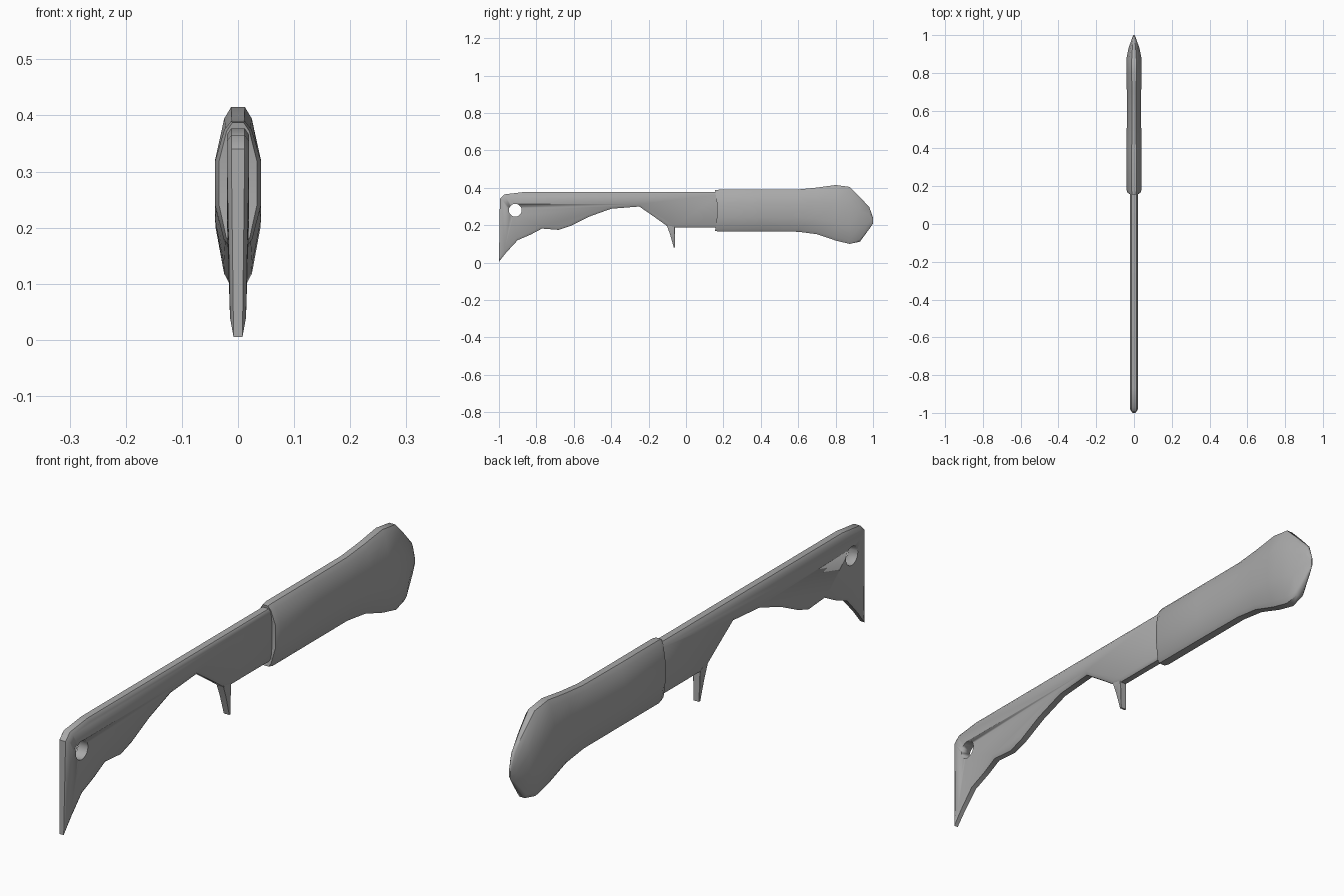
import bpy, bmesh, math
from mathutils import Matrix

cube = bpy.data.objects.get("Cube")
if cube:
    bpy.data.objects.remove(cube, do_unlink=True)

grey = bpy.data.materials.new("plain_grey")
grey.use_nodes = True
color = (0.4, 0.4, 0.4, 1)
grey.diffuse_color = color
grey.node_tree.nodes["Principled BSDF"].inputs["Base Color"].default_value = color


def finish(bm, name, angle=40):
    bmesh.ops.recalc_face_normals(bm, faces=bm.faces)
    mesh = bpy.data.meshes.new(name)
    bm.to_mesh(mesh)
    bm.free()
    mesh.materials.append(grey)
    obj = bpy.data.objects.new(name, mesh)
    bpy.context.collection.objects.link(obj)
    bpy.ops.object.select_all(action="DESELECT")
    obj.select_set(True)
    bpy.context.view_layer.objects.active = obj
    bpy.ops.object.shade_smooth_by_angle(angle=math.radians(angle))
    return obj


def plate(name, outline, rim, half, inset):
    """Side outline (y, z) made into a plate with chamfered rims."""
    bm = bmesh.new()
    sides = [[bm.verts.new((s * rim, y, z)) for y, z in outline] for s in (-1, 1)]
    n = len(outline)
    for i in range(n):
        j = (i + 1) % n
        bm.faces.new((sides[0][i], sides[0][j], sides[1][j], sides[1][i]))
    caps = [bm.faces.new(side) for side in sides]
    bmesh.ops.recalc_face_normals(bm, faces=bm.faces)
    for cap in caps:
        bmesh.ops.inset_region(bm, faces=[cap], thickness=inset,
                               depth=half - rim, use_even_offset=True)
    # Thin the plate toward its lower edge
    for v in bm.verts:
        v.co.x *= 0.65 + 0.35 * min(1, v.co.z / 0.22)
    return finish(bm, name)


# Blade with a ragged lower edge and a hooked tip
blade = plate("blade", [
    (-1, 0.005), (-0.96, 0.055), (-0.9, 0.12), (-0.83, 0.15), (-0.77, 0.182),
    (-0.68, 0.175), (-0.62, 0.195), (-0.52, 0.245), (-0.4, 0.288),
    (-0.25, 0.3), (-0.17, 0.245), (-0.1, 0.195), (-0.06, 0.187),
    (0.2, 0.187), (0.2, 0.377), (-0.87, 0.377), (-0.97, 0.365),
    (-0.995, 0.34)], 0.012, 0.02, 0.012)

# Round hole near the tip
bm = bmesh.new()
bmesh.ops.create_cone(bm, cap_ends=True, segments=20, radius1=0.034, radius2=0.034,
                      depth=0.2, matrix=Matrix.Translation((0, -0.913, 0.28))
                      @ Matrix.Rotation(math.pi / 2, 4, "Y"))
cutter = finish(bm, "hole_cutter")
cutter.hide_render = True
cutter.hide_set(True)
cutter.display_type = "WIRE"
hole = blade.modifiers.new("hole", "BOOLEAN")
hole.operation = "DIFFERENCE"
hole.object = cutter
hole.solver = "EXACT"
bpy.context.view_layer.objects.active = blade
bpy.ops.object.modifier_move_to_index(modifier="hole", index=0)

# Small spur under the blade
plate("spur", [(-0.105, 0.205), (-0.085, 0.15), (-0.065, 0.08), (-0.058, 0.08),
               (-0.06, 0.205)], 0.014, 0.015, 0.001)

# Handle lofted from sections: y, bottom, top, half width
stations = [
    (0.155, 0.17, 0.387, 0.034), (0.175, 0.166, 0.39, 0.041),
    (0.4, 0.166, 0.39, 0.04), (0.6, 0.165, 0.391, 0.037),
    (0.7, 0.152, 0.401, 0.038), (0.8, 0.118, 0.415, 0.041),
    (0.875, 0.1, 0.405, 0.04), (0.93, 0.112, 0.35, 0.029),
    (0.98, 0.18, 0.297, 0.012), (1, 0.21, 0.24, 0.003)]
# Half section: width factor, height fraction
half = [(0.38, 0), (0.62, 0.06), (1, 0.33), (1, 0.68), (0.6, 0.93), (0.3, 1)]
section = half + [(-w, h) for w, h in reversed(half)]
bm = bmesh.new()
rings = []
for k, (y, low, high, wide) in enumerate(stations):
    ring = []
    for w, h in section:
        dish = 0.012 * math.sin(math.pi * h) if k < 2 else 0
        ring.append(bm.verts.new((w * wide, y + dish, low + (high - low) * h)))
    rings.append(ring)
n = len(section)
for a, b in zip(rings, rings[1:]):
    for i in range(n):
        j = (i + 1) % n
        bm.faces.new((a[i], a[j], b[j], b[i]))
# End caps split into strips so the dished end stays clean
for ring in (rings[0], rings[-1]):
    for i in range(len(half) - 1):
        bm.faces.new((ring[i], ring[i + 1], ring[n - 2 - i], ring[n - 1 - i]))
finish(bm, "handle", 50)
